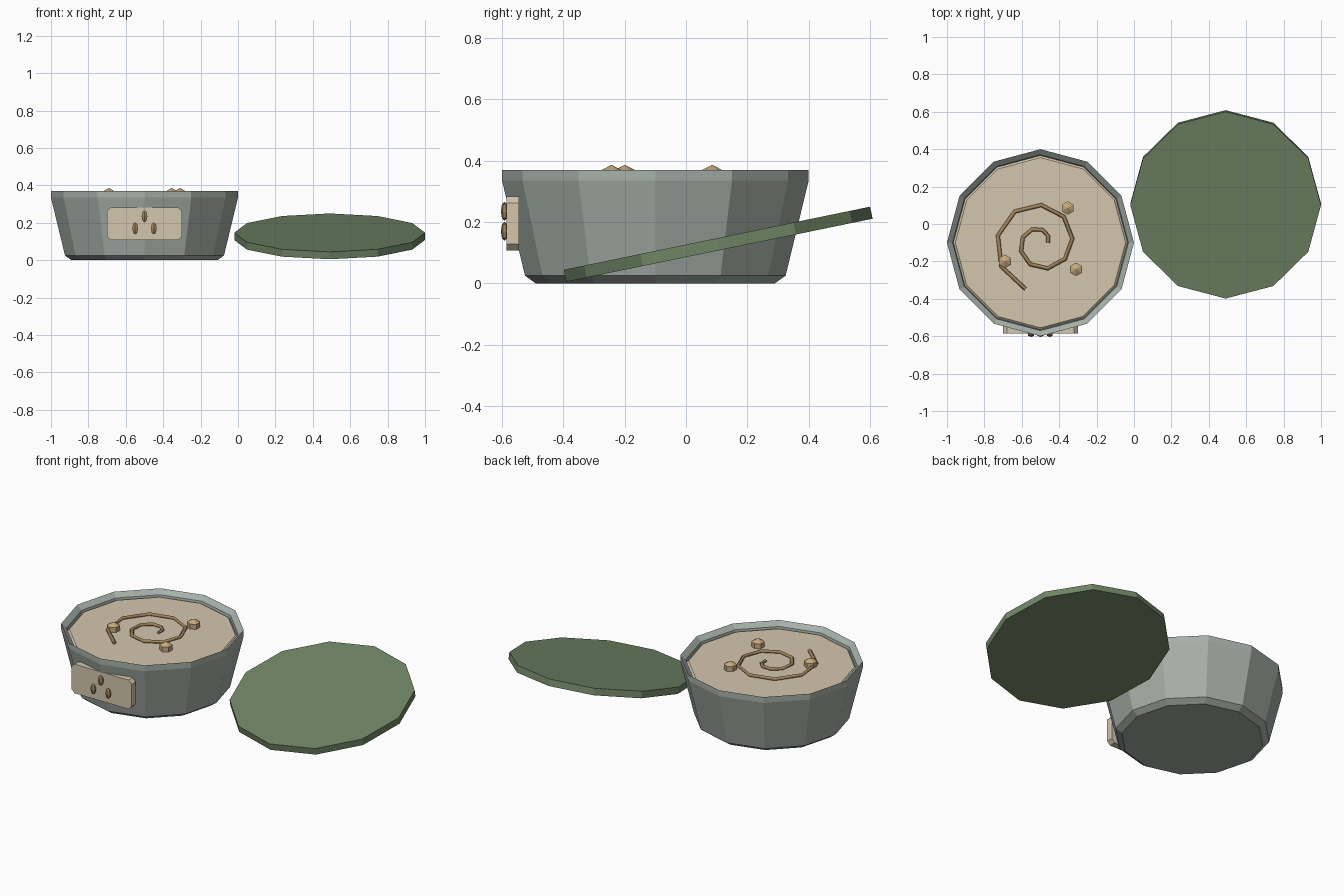
import bpy, bmesh, math
from mathutils import Matrix

if "Cube" in bpy.data.objects:
    bpy.data.objects.remove(bpy.data.objects["Cube"])


def srgb(r, g, b):
    f = lambda c: (c / 255 / 12.92) if c < 11 else ((c / 255 + 0.055) / 1.055) ** 2.4
    return (f(r), f(g), f(b), 1)


def material(name, rgb):
    m = bpy.data.materials.new(name)
    m.diffuse_color = srgb(*rgb)
    m.use_nodes = True
    m.node_tree.nodes["Principled BSDF"].inputs["Base Color"].default_value = m.diffuse_color
    return m


GREY = material("stoneware grey", (166, 176, 169))
GREEN = material("lid green", (112, 134, 102))
CREAM = material("cream", (212, 198, 174))
TAN = material("light tan", (196, 170, 124))
BROWN = material("spice brown", (160, 132, 90))

CX, CY = -0.5, -0.1  # tub centre


def add(name, bm, mat, matrix=None):
    bmesh.ops.recalc_face_normals(bm, faces=bm.faces)
    me = bpy.data.meshes.new(name)
    bm.to_mesh(me)
    bm.free()
    me.materials.append(mat)
    ob = bpy.data.objects.new(name, me)
    if matrix:
        ob.matrix_world = matrix
    bpy.context.collection.objects.link(ob)
    return ob


def lathe(name, profile, mat, sides=12, matrix=None, turn=0.0):
    """Stack of n-sided rings from (radius, z) pairs, capped at both ends."""
    bm = bmesh.new()
    rings = []
    for r, z in profile:
        angles = [turn + 2 * math.pi * i / sides for i in range(sides)]
        rings.append([bm.verts.new((r * math.cos(a), r * math.sin(a), z)) for a in angles])
    for a, b in zip(rings, rings[1:]):
        for i in range(sides):
            j = (i + 1) % sides
            bm.faces.new((a[i], a[j], b[j], b[i]))
    bm.faces.new(rings[0])
    bm.faces.new(rings[-1])
    return add(name, bm, mat, matrix)


at_tub = Matrix.Translation((CX, CY, 0))

# Tub with chamfered foot, upright lip and inward sloping rim
lathe("tub", [(0.39, 0), (0.425, 0.025), (0.5, 0.335), (0.5, 0.37),
              (0.47, 0.345), (0.46, 0.28)], GREY, matrix=at_tub)

# Filling
lathe("filling", [(0.466, 0.30), (0.466, 0.328), (0.455, 0.338)], CREAM, matrix=at_tub)

# Lid leaning on the ground edge
lathe("lid", [(0.51, -0.02), (0.51, 0.02)], GREEN,
      matrix=Matrix.Translation((0.49, 0.105, 0.1275)) @ Matrix.Rotation(0.203, 4, 'X'))

# Swirl on the filling
curve = bpy.data.curves.new("swirl", 'CURVE')
curve.dimensions = '3D'
curve.bevel_depth = 0.011
curve.bevel_resolution = 0
curve.use_fill_caps = True
spline = curve.splines.new('POLY')
spline.points.add(15)
for i, p in enumerate(spline.points):
    t = i / 15
    a, r = math.radians(612 * t), 0.04 + 0.22 * t
    p.co = (CX + r * math.cos(a), CY + r * math.sin(a), 0.346, 1)
curve.materials.append(BROWN)
bpy.context.collection.objects.link(bpy.data.objects.new("swirl", curve))

# Hexagonal crumbs with shallow pointed tops
for i, (x, y) in enumerate([(-0.355, 0.085), (-0.69, -0.2), (-0.31, -0.243)]):
    lathe(f"crumb_{i + 1}", [(0.036, 0.33), (0.036, 0.368), (0.001, 0.386)], TAN, 6,
          Matrix.Translation((x, y, 0)), math.pi / 6)

# Label plate on the front
bm = bmesh.new()
bmesh.ops.create_cube(bm, size=1, matrix=Matrix.Diagonal((0.4, 0.04, 0.175, 1)))
corners = [e for e in bm.edges if abs(e.verts[0].co.y - e.verts[1].co.y) > 0.01]
bmesh.ops.bevel(bm, geom=corners, offset=0.02, segments=1, affect='EDGES')
add("label", bm, CREAM, Matrix.Translation((CX, -0.565, 0.195)))

# Seeds on the label
for i, (x, z) in enumerate([(0, 0.235), (-0.05, 0.17), (0.05, 0.17)]):
    bm = bmesh.new()
    bmesh.ops.create_uvsphere(bm, u_segments=6, v_segments=4, radius=1)
    add(f"seed_{i + 1}", bm, BROWN, Matrix.Translation((CX + x, -0.592, z))
        @ Matrix.Diagonal((0.018, 0.012, 0.031, 1)))
